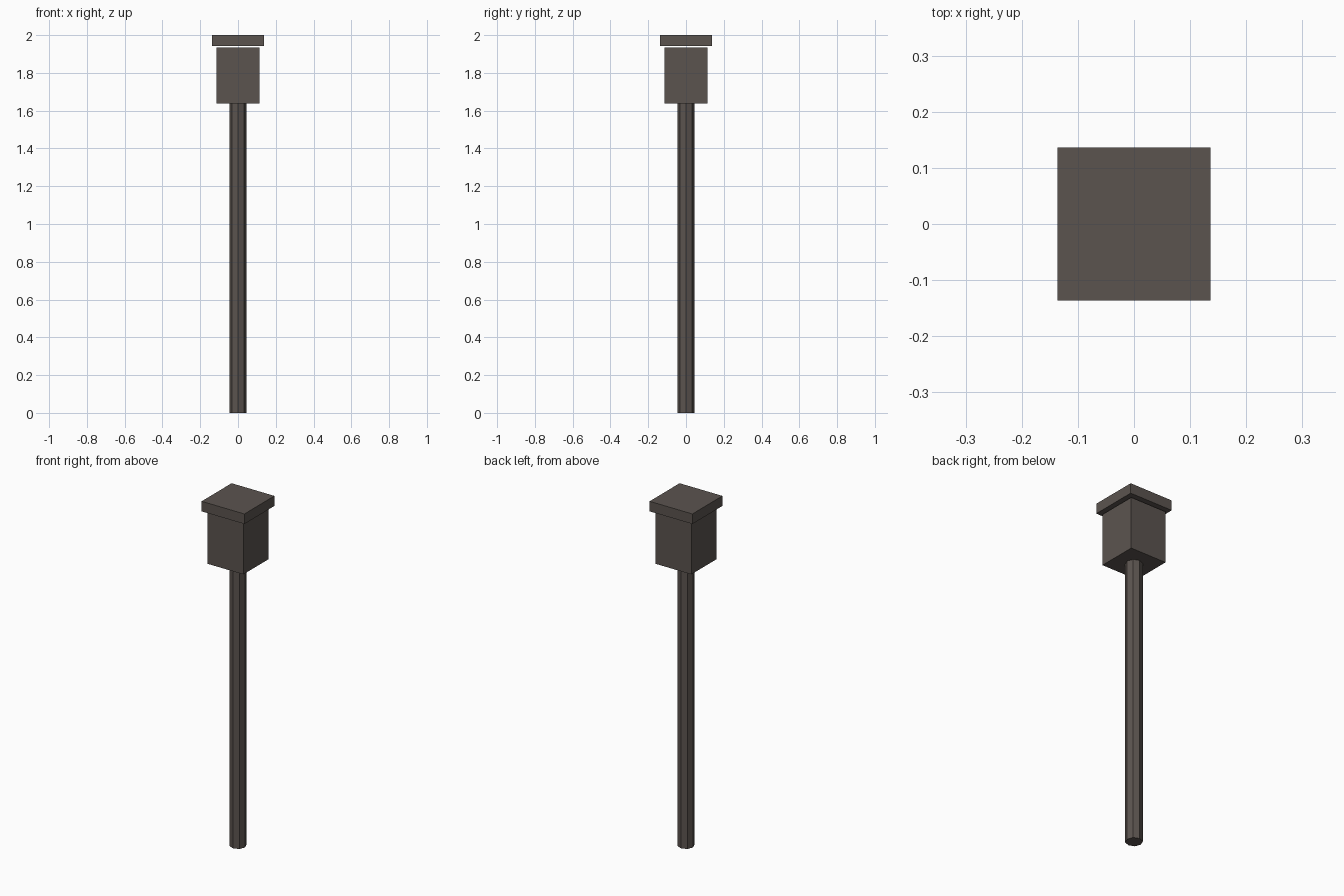
import bpy

# Remove the default object
default = bpy.data.objects.get("Cube")
if default:
    bpy.data.objects.remove(default, do_unlink=True)

# Single dark metal colour
COLOUR = (0.105, 0.088, 0.078, 1.0)
metal = bpy.data.materials.new("dark_warm_grey")
metal.use_nodes = True
metal.diffuse_color = COLOUR
metal.node_tree.nodes["Principled BSDF"].inputs["Base Color"].default_value = COLOUR


def finish(name):
    obj = bpy.context.object
    obj.name = name
    obj.data.materials.append(metal)
    return obj


def box(name, width, bottom, top):
    bpy.ops.mesh.primitive_cube_add(size=1, location=(0, 0, (bottom + top) / 2))
    obj = finish(name)
    obj.scale = (width, width, top - bottom)
    bpy.ops.object.transform_apply(location=False, rotation=False, scale=True)
    return obj


# Faceted pole
POLE_TOP = 1.637
bpy.ops.mesh.primitive_cylinder_add(vertices=8, radius=0.045, depth=POLE_TOP,
                                    location=(0, 0, POLE_TOP / 2))
finish("pole")

# Lamp housing and the cap floating just above it
box("lamp_housing", 0.228, POLE_TOP, 1.935)
box("cap", 0.273, 1.942, 2.0)
